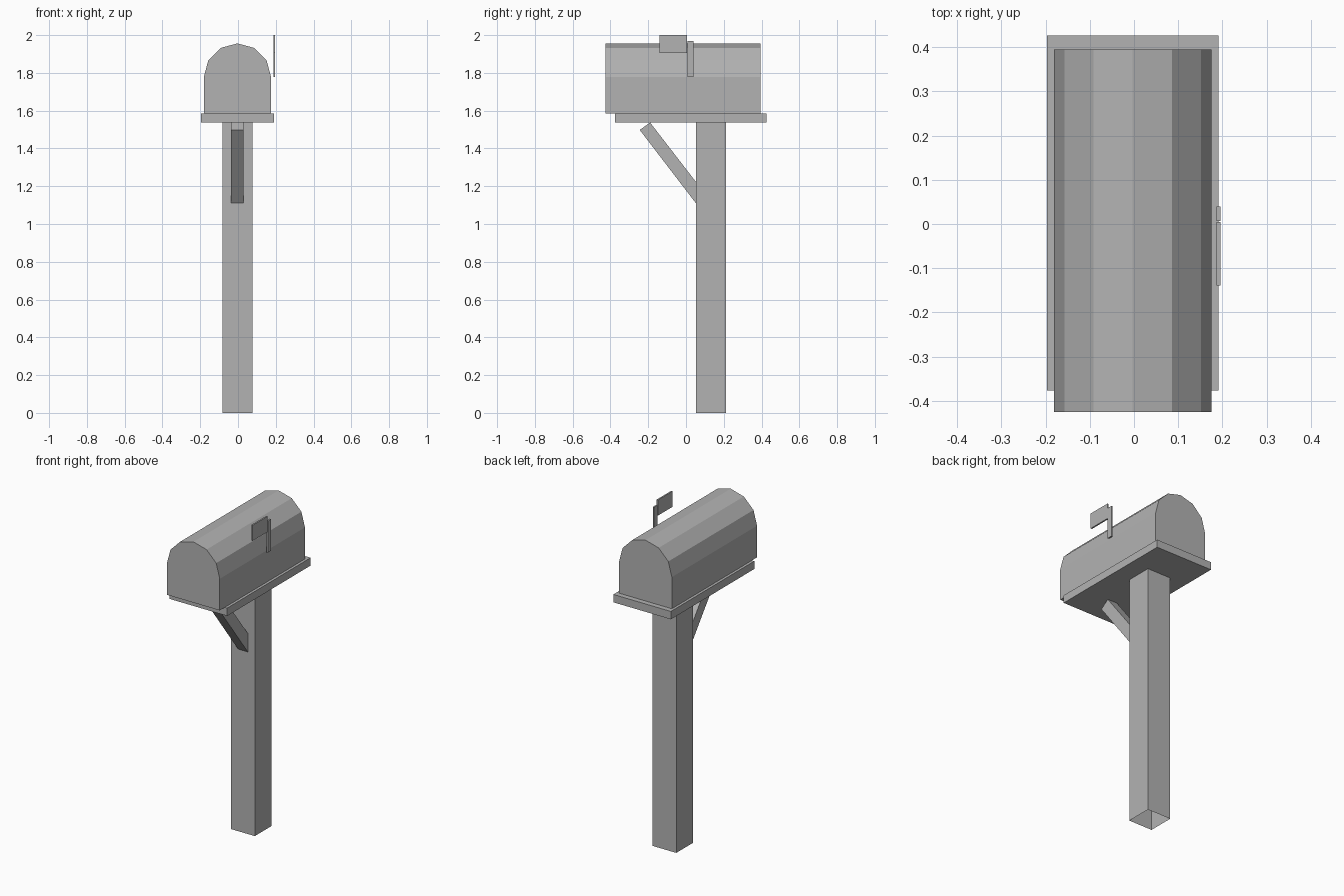
import bpy, bmesh
from math import cos, sin, pi

cube = bpy.data.objects.get("Cube")
if cube:
    bpy.data.objects.remove(cube, do_unlink=True)

CX = -0.003  # centre line of the box, shelf and post

grey = bpy.data.materials.new("plain_grey")
grey.use_nodes = True
colour = (0.45, 0.45, 0.45, 1)
grey.diffuse_color = colour
grey.node_tree.nodes["Principled BSDF"].inputs["Base Color"].default_value = colour


def finish(name, bm):
    bmesh.ops.recalc_face_normals(bm, faces=bm.faces)
    mesh = bpy.data.meshes.new(name)
    bm.to_mesh(mesh)
    bm.free()
    mesh.materials.append(grey)
    obj = bpy.data.objects.new(name, mesh)
    bpy.context.collection.objects.link(obj)
    return obj


def prism(name, outline, offset, open_start=False):
    """Extrude a flat outline along an offset."""
    bm = bmesh.new()
    start = bm.faces.new([bm.verts.new(p) for p in outline])
    result = bmesh.ops.extrude_face_region(bm, geom=[start], use_keep_orig=True)
    moved = [v for v in result["geom"] if isinstance(v, bmesh.types.BMVert)]
    bmesh.ops.translate(bm, verts=moved, vec=offset)
    if open_start:
        bmesh.ops.delete(bm, geom=[start], context="FACES_ONLY")
    return finish(name, bm)


def block(name, x, y, z, open_bottom=False):
    base = [(x[i], y[j], z[0]) for i, j in ((0, 0), (1, 0), (1, 1), (0, 1))]
    return prism(name, base, (0, 0, z[1] - z[0]), open_bottom)


# Hollow post, open at the foot
block("post", (CX - 0.08, CX + 0.08), (0.052, 0.212), (0, 1.537), True)

# Shelf under the box
block("shelf", (CX - 0.194, CX + 0.194), (-0.377, 0.427), (1.537, 1.585))

# Box with a six-sided arched roof
radius, spring = 0.178, 1.778
arch = [(CX + radius * cos(i * pi / 6), -0.426, spring + radius * sin(i * pi / 6))
        for i in range(7)]
sill = [(CX - radius, -0.426, 1.585), (CX + radius, -0.426, 1.585)]
prism("mail_box", arch + sill, (0, 0.821, 0))

# Slanted brace between shelf and post
side = [(-0.245, 1.498), (-0.19, 1.537), (0.112, 1.146), (0.057, 1.104)]
prism("brace", [(CX - 0.033, y, z) for y, z in side], (0.066, 0, 0))

# Signal flag on the left wall
block("flag_arm", (0.187, 0.196), (0.007, 0.04), (1.778, 1.97))
block("flag_plate", (0.187, 0.196), (-0.139, 0.005), (1.905, 2.0))
